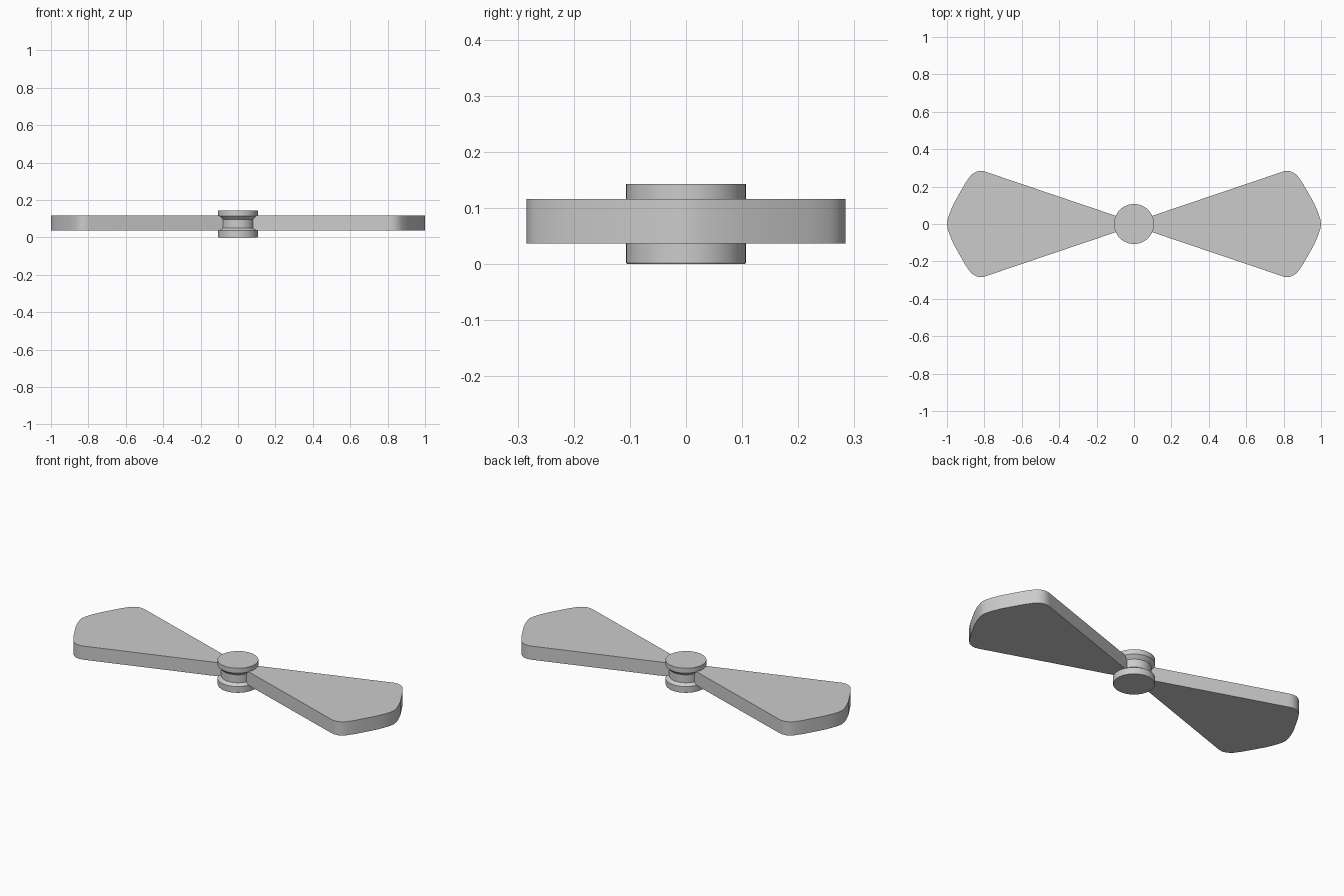
import bpy, bmesh, math
from mathutils import Vector

if "Cube" in bpy.data.objects:
    bpy.data.objects.remove(bpy.data.objects["Cube"])


def finish(bm, name, angle):
    bmesh.ops.recalc_face_normals(bm, faces=bm.faces)
    mesh = bpy.data.meshes.new(name)
    bm.to_mesh(mesh)
    bm.free()
    obj = bpy.data.objects.new(name, mesh)
    bpy.context.collection.objects.link(obj)
    bpy.ops.object.select_all(action='DESELECT')
    obj.select_set(True)
    bpy.context.view_layer.objects.active = obj
    bpy.ops.object.shade_smooth_by_angle(angle=math.radians(angle))
    return obj


def make_hub(profile, segments=48):
    # spin the (radius, height) profile round z
    bm = bmesh.new()
    verts = [bm.verts.new((r, 0, z)) for r, z in profile]
    edges = [bm.edges.new(pair) for pair in zip(verts, verts[1:])]
    bmesh.ops.spin(bm, geom=verts + edges, cent=(0, 0, 0), axis=(0, 0, 1),
                   angle=math.tau, steps=segments, use_duplicate=False)
    bmesh.ops.remove_doubles(bm, verts=bm.verts, dist=1e-5)
    return finish(bm, "hub", 25)


def make_blade(name, side):
    # half outline from root to rounded corner to tip, mirrored across y = 0
    half = [(0.06, 0.031), (0.787, 0.277), (0.803, 0.282), (0.82, 0.284),
            (0.84, 0.281), (0.858, 0.272), (0.875, 0.257), (0.902, 0.218),
            (0.932, 0.166), (0.965, 0.107), (0.985, 0.06), (0.996, 0.025)]
    outline = half + [(1.0, 0)] + [(x, -y) for x, y in reversed(half)]
    bm = bmesh.new()
    face = bm.faces.new([bm.verts.new((side * x, side * y, 0.037)) for x, y in outline])
    top = bmesh.ops.extrude_face_region(bm, geom=[face], use_keep_orig=True)
    moved = [g for g in top["geom"] if isinstance(g, bmesh.types.BMVert)]
    bmesh.ops.translate(bm, verts=moved, vec=Vector((0, 0, 0.079)))
    return finish(bm, name, 30)


# Hub: two discs joined by a narrower waist
make_hub([(0, 0), (0.105, 0), (0.107, 0.003), (0.107, 0.037), (0.088, 0.05),
          (0.088, 0.096), (0.107, 0.115), (0.107, 0.143), (0, 0.143)])

# Two opposite blades
make_blade("blade_right", 1)
make_blade("blade_left", -1)
